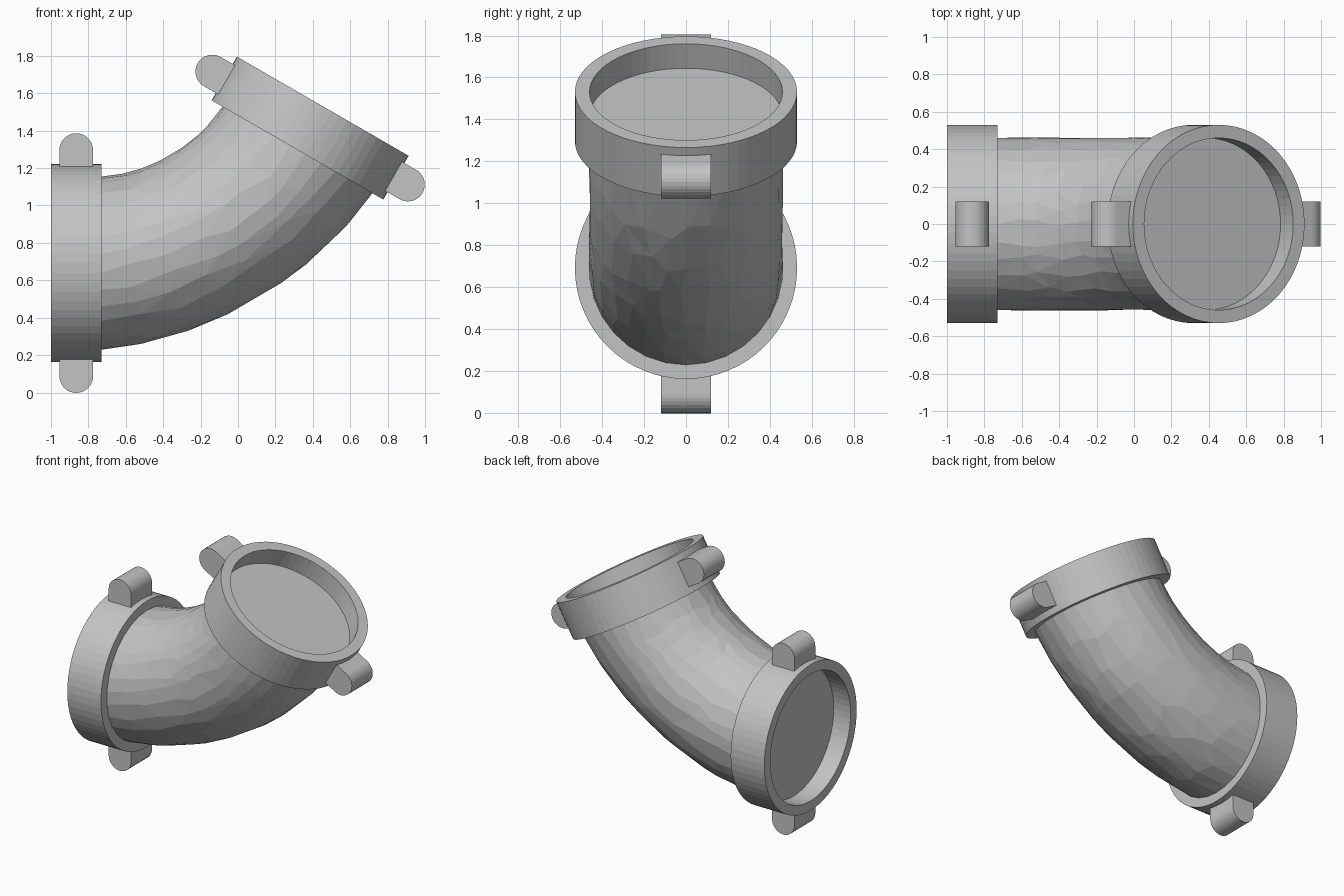
import bpy, bmesh, math, random
from mathutils import Matrix, Vector

random.seed(4)
if "Cube" in bpy.data.objects:
    bpy.data.objects.remove(bpy.data.objects["Cube"], do_unlink=True)

GREY = (0.55, 0.55, 0.55, 1)
grey = bpy.data.materials.new("pipe grey")
grey.use_nodes = True
grey.diffuse_color = GREY
grey.node_tree.nodes["Principled BSDF"].inputs["Base Color"].default_value = GREY

BEND = math.radians(60)
BEND_R, PIPE_R, COLLAR_R, DEPTH = 1.21, 0.463, 0.53, 0.27
START = Vector((-0.73, 0, 0.692))
PIVOT = START + Vector((0, 0, BEND_R))


def finish(name, bm, matrix=Matrix()):
    bmesh.ops.transform(bm, matrix=matrix, verts=bm.verts)
    bmesh.ops.recalc_face_normals(bm, faces=bm.faces)
    mesh = bpy.data.meshes.new(name)
    bm.to_mesh(mesh)
    bm.free()
    mesh.materials.append(grey)
    obj = bpy.data.objects.new(name, mesh)
    bpy.context.collection.objects.link(obj)
    return obj


def frame(origin, axis):
    """Local z runs along the pipe axis, local y stays across the bend."""
    z = Vector(axis).normalized()
    y = Vector((0, 1, 0))
    x = y.cross(z)
    return Matrix.Translation(origin) @ Matrix((x, y, z)).transposed().to_4x4()


def collar(name, matrix):
    # Lathed ring with a recessed disc closing the bore
    profile = [(0, DEPTH / 2), (0.46, DEPTH / 2), (0.46, DEPTH),
               (COLLAR_R, DEPTH), (COLLAR_R, 0), (0.42, 0)]
    bm = bmesh.new()
    verts = [bm.verts.new((r, 0, z)) for r, z in profile]
    edges = [bm.edges.new(pair) for pair in zip(verts, verts[1:])]
    bmesh.ops.spin(bm, geom=verts + edges, cent=(0, 0, 0), axis=(0, 0, 1),
                   angle=math.tau, steps=64)
    bmesh.ops.remove_doubles(bm, verts=bm.verts, dist=0.0005)
    finish(name, bm, matrix)


def lug(name, matrix, side):
    # Round-ended tab extruded across the collar
    half, tip, steps = 0.09, 0.604, 16
    outline = [(0.5, DEPTH / 2 - half)]
    for i in range(steps + 1):
        a = math.pi * i / steps - math.pi / 2
        outline.append((tip + half * math.cos(a), DEPTH / 2 + half * math.sin(a)))
    outline.append((0.5, DEPTH / 2 + half))
    bm = bmesh.new()
    face = bm.faces.new([bm.verts.new((side * x, -0.12, z)) for x, z in outline])
    grown = bmesh.ops.extrude_face_region(bm, geom=[face], use_keep_orig=True)
    moved = [g for g in grown["geom"] if isinstance(g, bmesh.types.BMVert)]
    bmesh.ops.translate(bm, verts=moved, vec=(0, 0.24, 0))
    finish(name, bm, matrix)


def elbow(rows=7, sides=30):
    # Faceted bend, a little flattened along its middle
    bm = bmesh.new()
    rings = []
    for i in range(rows + 1):
        ring = []
        for j in range(sides):
            inner = 0 < i < rows
            t = i / rows + (random.uniform(-0.04, 0.04) if inner else 0)
            a = math.tau * (j + (random.uniform(-0.3, 0.3) if inner else 0)) / sides
            out = math.cos(a)
            sag = math.sin(math.pi * t) * (0.03 + 0.015 * out)
            d = BEND_R + PIPE_R * out - sag
            b = BEND * t
            ring.append(bm.verts.new(PIVOT + Vector(
                (d * math.sin(b), PIPE_R * math.sin(a), -d * math.cos(b)))))
        rings.append(ring)
    for low, high in zip(rings, rings[1:]):
        for j in range(sides):
            k = (j + 1) % sides
            bm.faces.new((low[j], low[k], high[k], high[j]))
    bmesh.ops.triangulate(bm, faces=bm.faces, quad_method='SHORT_EDGE')
    finish("elbow_pipe", bm)


elbow()
end = PIVOT + BEND_R * Vector((math.sin(BEND), 0, -math.cos(BEND)))
ends = {"lower": frame(START, (-1, 0, 0)),
        "upper": frame(end, (math.cos(BEND), 0, math.sin(BEND)))}
for label, matrix in ends.items():
    collar(label + "_collar", matrix)
    lug(label + "_inner_lug", matrix, 1 if label == "lower" else -1)
    lug(label + "_outer_lug", matrix, -1 if label == "lower" else 1)
